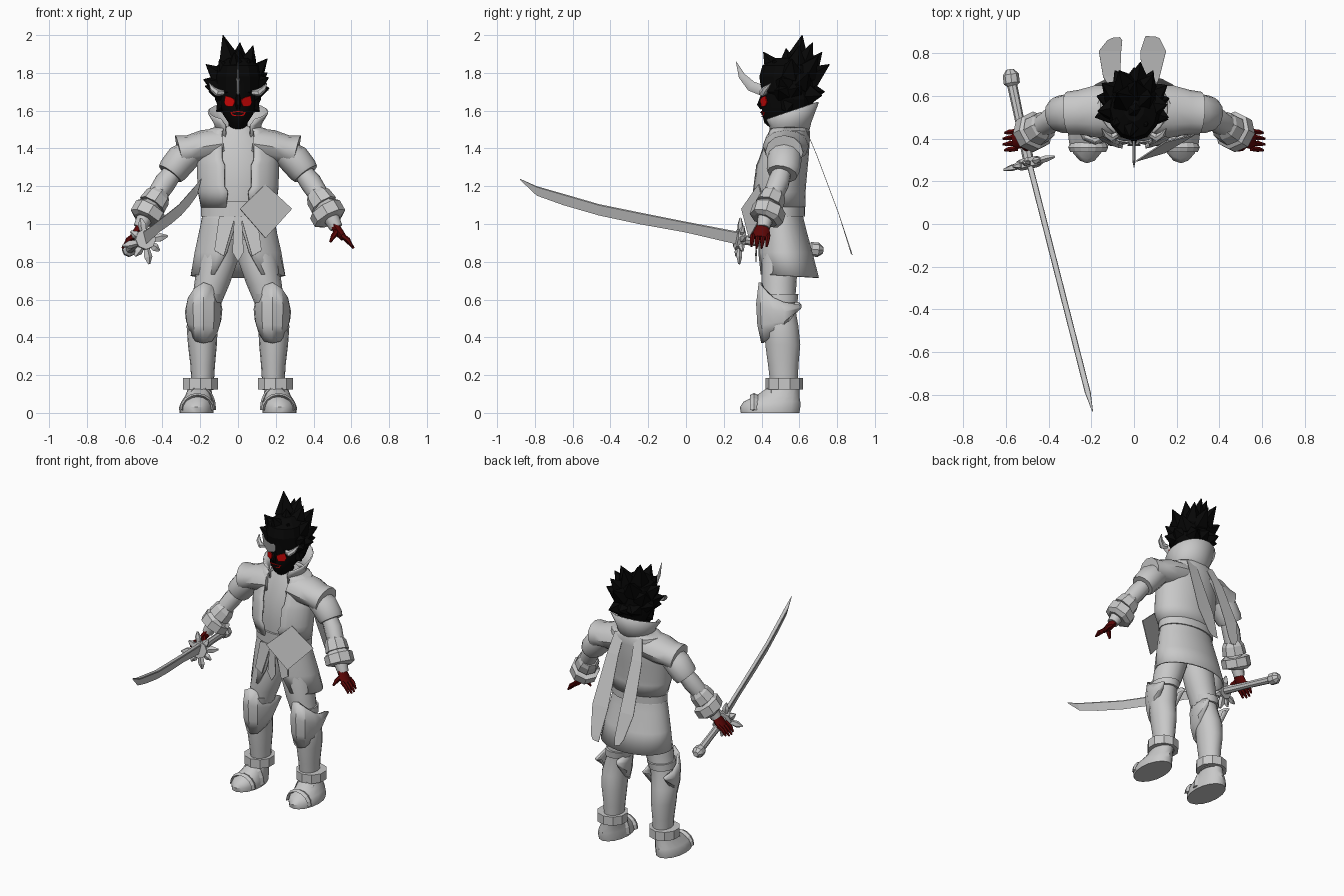
import bpy, bmesh, math
from mathutils import Vector


def material(name, r, g, b):
    m = bpy.data.materials.new(name)
    m.diffuse_color = (r, g, b, 1)
    return m


GREY = material("light_grey", 0.58, 0.58, 0.58)
BLACK = material("black", 0.002, 0.002, 0.002)
RED = material("bright_red", 0.62, 0.002, 0.002)
DARK_RED = material("dark_red", 0.11, 0.002, 0.002)


def make(name, verts, faces, mat, mirror=False, thick=0.0, smooth=True):
    bm = bmesh.new()
    vs = [bm.verts.new(v) for v in verts]
    for f in faces:
        bm.faces.new([vs[i] for i in f])
    bmesh.ops.recalc_face_normals(bm, faces=bm.faces)
    me = bpy.data.meshes.new(name)
    bm.to_mesh(me)
    bm.free()
    me.materials.append(mat)
    ob = bpy.data.objects.new(name, me)
    bpy.context.collection.objects.link(ob)
    if smooth:
        bpy.ops.object.select_all(action='DESELECT')
        ob.select_set(True)
        bpy.context.view_layer.objects.active = ob
        bpy.ops.object.shade_smooth_by_angle(angle=math.radians(38))
    if thick:
        s = ob.modifiers.new("thickness", 'SOLIDIFY')
        s.thickness, s.offset = thick, 0
    if mirror:
        ob.modifiers.new("mirror", 'MIRROR')
    return ob


def skin(name, rings, closed, mat, **kw):
    """Join equal rings of points with quads; closed rings are capped."""
    n = len(rings[0])
    faces = []
    for r in range(len(rings) - 1):
        for i in range(n if closed else n - 1):
            j = (i + 1) % n
            faces.append((r * n + i, r * n + j, (r + 1) * n + j, (r + 1) * n + i))
    if closed:
        faces += [tuple(range(n)), tuple(range((len(rings) - 1) * n, len(rings) * n))]
    return make(name, [p for r in rings for p in r], faces, mat, **kw)


def loft(name, sections, mat, n=16, is_open=False, **kw):
    """Sections: z, x0, x1, y0, y1, front gap in degrees, rise at the back."""
    rings = []
    for z, x0, x1, y0, y1, *extra in sections:
        gap = math.radians(extra[0]) if extra else 0
        rise = extra[1] if len(extra) > 1 else 0
        ring = []
        for i in range(n):
            a = gap + (2 * math.pi - 2 * gap) * i / (n - 1 if is_open else n)
            ring.append(((x0 + x1) / 2 + (x1 - x0) / 2 * math.sin(a),
                         (y0 + y1) / 2 - (y1 - y0) / 2 * math.cos(a),
                         z + rise * (1 - math.cos(a)) / 2))
        rings.append(ring)
    return skin(name, rings, not is_open, mat, **kw)


def tube(name, pts, mat, n=10, ref=(0, 1, 0), **kw):
    """Points: x, y, z, radius, optional second radius (along ref)."""
    ps = [Vector(p[:3]) for p in pts]
    rings = []
    for k, p in enumerate(pts):
        t = (ps[min(k + 1, len(ps) - 1)] - ps[max(k - 1, 0)]).normalized()
        u = t.cross(Vector(ref)).normalized()
        v = t.cross(u)
        rb = p[4] if len(p) > 4 else p[3]
        rings.append([ps[k] + u * p[3] * math.cos(2 * math.pi * i / n)
                      + v * rb * math.sin(2 * math.pi * i / n) for i in range(n)])
    return skin(name, rings, True, mat, **kw)


def plate(name, pts, mat, thick=0.006, **kw):
    return make(name, pts, [tuple(range(len(pts)))], mat, thick=thick, smooth=False, **kw)


# legs
loft("leg", [(.92, .0, .19, .41, .6), (.8, .003, .215, .4, .59), (.68, .045, .232, .4, .585),
             (.57, .092, .245, .41, .575), (.46, .107, .272, .415, .595), (.36, .112, .265, .42, .605),
             (.25, .122, .252, .435, .595), (.12, .13, .245, .45, .59)], GREY, mirror=True)
loft("foot", [(0, .13, .31, .29, .6), (.03, .128, .312, .285, .605), (.06, .132, .3, .305, .605),
              (.09, .138, .28, .37, .6), (.14, .14, .26, .44, .6)], GREY, mirror=True)
loft("ankle_ring", [(.125, .1, .297, .42, .62), (.185, .1, .297, .42, .62)],
     GREY, n=10, mirror=True, smooth=False)
for i, (y, h, w) in enumerate([(.36, .08, .078), (.45, .125, .072)]):
    tube(f"foot_strap_{i}", [(.215 - i * .012 + w * 1.08 * math.cos(a), y, .015 + h * math.sin(a), .01, .022)
                             for a in [math.pi * k / 8 for k in range(9)]],
         GREY, n=4, mirror=True, smooth=False)

# knee guards wrap the front of the knee, with fins swept to the back
half = [(0, .69, .37, .105), (35, .66, .38, .105), (75, .61, .42, .105), (105, .585, .445, .112), (140, .57, .545, .15)]
cols = [(-a, t + .02 * math.sin(math.radians(a)), b, r) for a, t, b, r in half[:0:-1]] + half
rows = []
for f, bulge in [(0, .93), (.35, 1.06), (.7, 1.0), (1, .8)]:
    rows.append([(.182 + r * bulge * .8 * math.sin(math.radians(a)),
                  .49 - r * bulge * math.cos(math.radians(a)), t + (b - t) * f) for a, t, b, r in cols])
skin("knee_guard", rows, False, GREY, mirror=True, thick=.015)
loft("knee_strap", [(.585, .085, .25, .4, .59), (.63, .07, .246, .395, .595)], GREY, mirror=True)

# coat skirt, front panels and belt
loft("coat_skirt", [(1.08, -.178, .178, .4, .61, 2), (1.03, -.188, .188, .392, .618, 3),
                    (.98, -.198, .198, .388, .63, 5), (.85, -.225, .225, .383, .665, 15),
                    (.735, -.247, .247, .378, .7, 30, -.02)], GREY, n=24, is_open=True, thick=.01)
plate("front_panel", [(.015, .385, 1.04), (.1, .39, 1.04), (.125, .372, .86), (.075, .37, .83)],
      GREY, thick=.009, mirror=True)
plate("belt_tassel", [(-.02, .378, 1.04), (.02, .378, 1.04), (.03, .37, .85), (0, .37, .8), (-.03, .37, .85)], GREY)
loft("belt", [(1.04, -.197, .197, .382, .63), (1.12, -.196, .196, .38, .632)], GREY, n=24)
plate("diamond_plate", [(.145, .385, 1.21), (.285, .42, 1.08), (.145, .335, .925), (.01, .295, 1.08)], GREY)

# chest and open coat with ragged lapels
loft("chest", [(1.05, -.17, .17, .4, .61), (1.2, -.18, .18, .385, .615), (1.33, -.19, .19, .4, .63),
               (1.45, -.16, .16, .43, .63), (1.52, -.08, .08, .46, .61)], GREY, n=20)
loft("coat_body", [(1.09, -.192, .192, .38, .628, 19), (1.17, -.207, .207, .355, .628, 15),
                   (1.2, -.21, .21, .355, .63, 20), (1.31, -.213, .213, .37, .64, 19),
                   (1.34, -.212, .212, .38, .643, 23), (1.44, -.2, .2, .413, .65, 25),
                   (1.49, -.17, .17, .43, .65, 30), (1.515, -.1, .1, .44, .64, 38)],
     GREY, n=26, is_open=True, thick=.012)
loft("collar", [(1.46, -.11, .11, .43, .64, 36), (1.52, -.122, .122, .425, .66, 33, .02),
                (1.545, -.157, .157, .4, .7, 36, .1)], GREY, n=20, is_open=True, thick=.01)

# shoulders, arms and cuffs
tube("shoulder_flare", [(.08, .53, 1.425, .085, .12), (.18, .528, 1.41, .088, .122), (.255, .524, 1.393, .078, .105),
                        (.312, .52, 1.38, .092, .1)], GREY, n=12, mirror=True)
tube("sleeve", [(.22, .52, 1.4, .065, .085), (.3, .52, 1.34, .085, .092), (.345, .515, 1.285, .08, .088),
                (.36, .51, 1.265, .072, .08)], GREY, n=12, mirror=True)
tube("forearm", [(.34, .51, 1.28, .05), (.385, .49, 1.22, .058), (.43, .46, 1.15, .053),
                 (.47, .43, 1.08, .05), (.52, .41, .98, .035)], GREY, mirror=True)
tube("upper_cuff", [(.41, .47, 1.165, .055), (.425, .46, 1.145, .07), (.455, .44, 1.1, .076)],
     GREY, n=8, mirror=True, smooth=False)
tube("lower_cuff", [(.453, .445, 1.085, .07), (.46, .44, 1.078, .092), (.487, .425, 1.03, .092),
                    (.492, .42, 1.02, .065)], GREY, n=8, mirror=True, smooth=False)

# hands
tube("palm", [(.505, .41, 1.0, .025, .03), (.535, .4, .955, .024, .045), (.56, .395, .925, .018, .045)],
     DARK_RED, n=8, mirror=True)
for i in range(4):
    y, d = .435 - i * .027, .008 * abs(i - 1.5)
    tube(f"finger_{i}", [(.55, y, .94, .013), (.582, y - .004, .905 + d, .013), (.617 - d, y - .008, .868 + d, .006)],
         DARK_RED, n=6, mirror=True)
tube("thumb", [(.525, .375, .965, .014), (.505, .355, .935, .014), (.488, .345, .905, .006)],
     DARK_RED, n=6, mirror=True)

# head and face
loft("head", [(1.48, -.055, .055, .48, .6), (1.535, -.05, .05, .415, .58), (1.58, -.08, .08, .403, .61),
              (1.62, -.09, .09, .402, .625), (1.68, -.094, .094, .4, .63), (1.76, -.1, .1, .395, .66)],
     BLACK, n=24)
tube("nose", [(0, .41, 1.69, .012), (0, .388, 1.63, .014), (0, .402, 1.61, .01)], BLACK, n=6)
plate("eye", [(.017, .397, 1.645), (.028, .401, 1.622), (.064, .421, 1.624), (.072, .429, 1.645),
              (.066, .421, 1.678), (.04, .404, 1.672), (.019, .397, 1.66)], RED, mirror=True)
plate("mouth", [(-.042, .415, 1.592), (0, .399, 1.598), (.042, .415, 1.592), (.032, .41, 1.574),
                (0, .4, 1.57), (-.032, .41, 1.574)], RED)
plate("mouth_inside", [(-.034, .409, 1.589), (0, .395, 1.593), (.034, .409, 1.589), (.027, .405, 1.579),
                       (0, .396, 1.576), (-.027, .405, 1.579)], BLACK)
tube("brow_horn", [(.078, .42, 1.695, .014), (.108, .405, 1.695, .02), (.135, .42, 1.715, .015),
                   (.152, .45, 1.745, .002)], GREY, n=6, mirror=True)
tube("centre_horn", [(0, .41, 1.705, .028, .009), (0, .345, 1.73, .028, .009), (0, .295, 1.785, .018, .007),
                     (0, .265, 1.86, .001, .001)], GREY, n=6, ref=(1, .001, 0))

# spiky hair: long blades that sweep upwards and back
loft("hair_cap", [(1.59, -.09, .09, .51, .66), (1.66, -.122, .122, .46, .68), (1.7, -.125, .125, .4, .69),
                  (1.78, -.125, .125, .388, .69), (1.84, -.11, .11, .405, .67), (1.88, -.05, .05, .48, .62)],
     BLACK, n=12, smooth=False)
tips = [(-.08, .615, 2.0), (.08, .6, 1.945), (0, .53, 1.93), (-.02, .41, 1.91), (.06, .46, 1.87),
        (.155, .56, 1.875), (-.17, .53, 1.845), (-.1, .46, 1.87), (.162, .5, 1.775), (-.183, .5, 1.765),
        (.16, .49, 1.71), (-.155, .49, 1.7), (.03, .76, 1.845), (-.07, .72, 1.91), (.09, .7, 1.89),
        (-.15, .66, 1.83), (.155, .65, 1.8), (0, .735, 1.7), (-.09, .72, 1.7), (.09, .72, 1.68),
        (.115, .53, 1.595), (-.115, .53, 1.595), (.01, .67, 1.96), (.165, .59, 1.72), (-.175, .6, 1.73)]
core = Vector((0, .55, 1.72))
for i, t in enumerate(tips):
    t = Vector(t)
    base, mid = core.lerp(t, .2), core.lerp(t, .6)
    mid.z -= .015
    tube(f"hair_spike_{i}", [(*base, .065, .075), (*mid, .055, .066), (*t, .002)],
         BLACK, n=5, ref=(.3, .5, .1), smooth=False)

# scarf tails hanging down the back
skin("left_scarf_tail", [[(-.11, .635, 1.5), (-.05, .635, 1.5)], [(-.145, .69, 1.37), (-.065, .69, 1.37)],
                         [(-.165, .81, 1.05), (-.06, .81, 1.05)], [(-.125, .86, .89), (-.055, .86, .89)],
                         [(-.1, .872, .85), (-.065, .875, .84)]], False, GREY, thick=.003, smooth=False)
skin("right_scarf_tail", [[(.03, .635, 1.5), (.1, .635, 1.5)], [(.035, .69, 1.37), (.12, .69, 1.37)],
                          [(.03, .81, 1.05), (.15, .81, 1.05)], [(.05, .87, .87), (.12, .87, .87)],
                          [(.055, .88, .835), (.1, .878, .84)]], False, GREY, thick=.003, smooth=False)

# curved sword: y, lower edge z, upper edge z
blade = [(.3, .885, .955), (0, .955, 1.012), (-.25, 1.0, 1.062), (-.46, 1.045, 1.105),
         (-.65, 1.1, 1.16), (-.79, 1.15, 1.2), (-.88, 1.235, 1.24)]
rings = []
for k, (y, lo, hi) in enumerate(blade):
    x, w = -.495 + (.3 - y) * .255, .002 if k == len(blade) - 1 else .014
    rings.append([(x, y, lo), (x + w, y, lo * .1 + hi * .9), (x + w * .8, y, hi),
                  (x - w * .8, y, hi), (x - w, y, lo * .1 + hi * .9)])
skin("sword_blade", rings, True, GREY, smooth=False)
tube("sword_grip", [(-.495, .3, .917, .026), (-.535, .48, .893, .022), (-.572, .655, .868, .024)],
     GREY, n=8, ref=(0, 0, 1))
tube("sword_pommel", [(-.57, .645, .869, .022), (-.573, .66, .867, .038), (-.578, .7, .863, .038),
                      (-.582, .725, .861, .018)], GREY, n=8, ref=(0, 0, 1), smooth=False)
tube("guard_disc", [(-.488, .265, .92, .055), (-.497, .305, .914, .055)], GREY, n=8, ref=(0, 0, 1), smooth=False)
hub, side, up = Vector((-.492, .285, .91)), Vector((.97, .24, 0)), Vector((.03, .08, 1))
for i in range(8):
    a = math.radians(12 + 45 * i)
    d = side * math.cos(a) + up * math.sin(a)
    r = .125 if i % 2 == 0 else .095
    tube(f"guard_point_{i}", [(*(hub + d * .02), .014), (*(hub + d * r * .7), .024, .016),
                              (*(hub + d * r), .006)], GREY, n=5, smooth=False)
